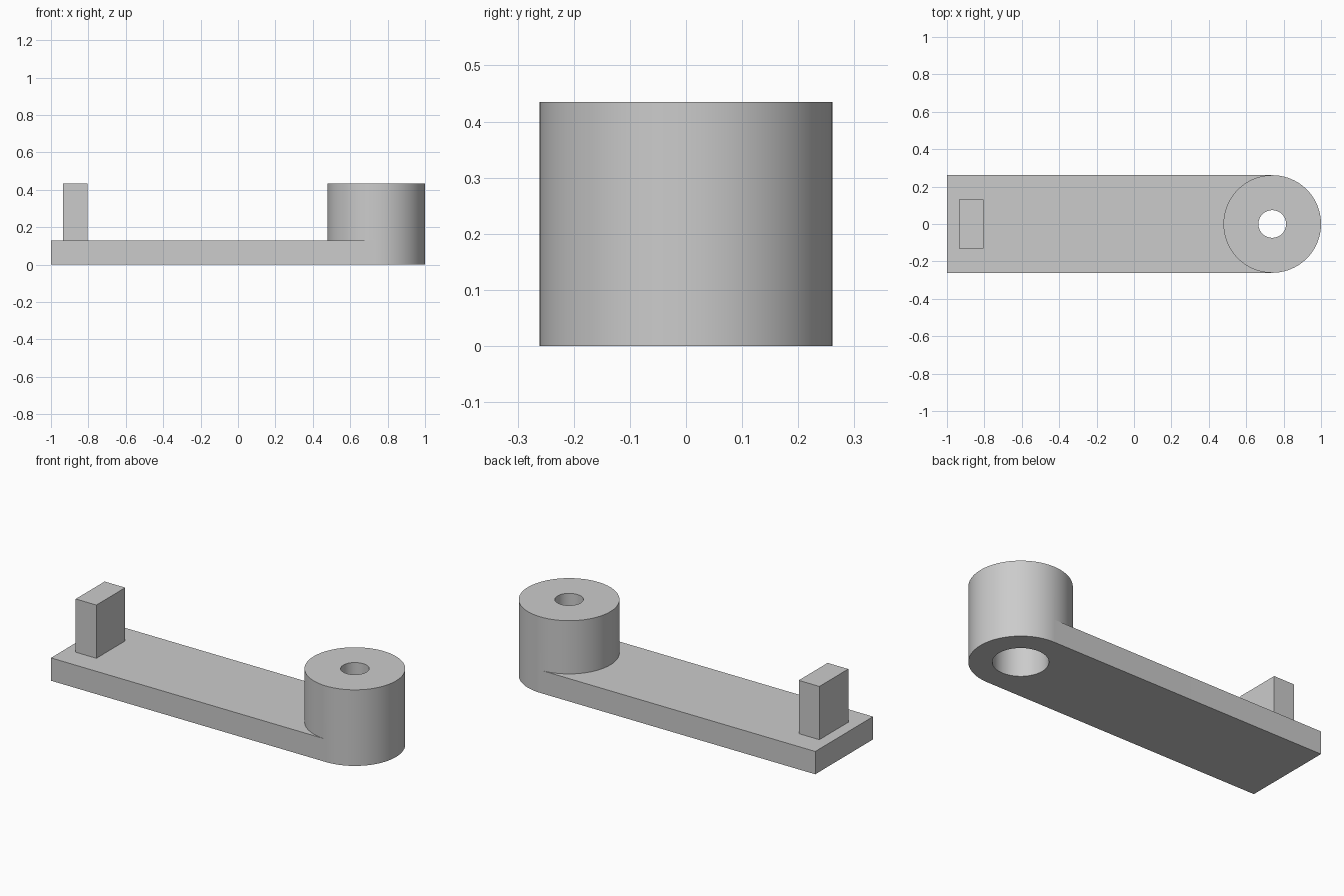
import bpy
from math import radians

MM = 2 / 46          # the arm is 46 units long, scaled to 2
SEGMENTS = 96

cube = bpy.data.objects.get("Cube")
if cube:
    bpy.data.objects.remove(cube, do_unlink=True)

grey = bpy.data.materials.new("light_grey")
grey.use_nodes = True
colour = (0.6, 0.6, 0.6, 1)
grey.diffuse_color = colour
grey.node_tree.nodes["Principled BSDF"].inputs["Base Color"].default_value = colour


def finish(name):
    obj = bpy.context.object
    obj.name = name
    obj.data.materials.append(grey)
    bpy.ops.object.transform_apply(location=True, rotation=True, scale=True)
    return obj


def box(name, x0, x1, half_width, z0, z1):
    centre = ((x0 + x1) / 2 * MM - 1, 0, (z0 + z1) / 2 * MM)
    bpy.ops.mesh.primitive_cube_add(size=1, location=centre)
    bpy.context.object.scale = ((x1 - x0) * MM, 2 * half_width * MM, (z1 - z0) * MM)
    return finish(name)


def cylinder(name, x, radius, z0, z1):
    bpy.ops.mesh.primitive_cylinder_add(
        vertices=SEGMENTS, radius=radius * MM, depth=(z1 - z0) * MM,
        location=(x * MM - 1, 0, (z0 + z1) / 2 * MM))
    return finish(name)


def combine(target, other, operation):
    mod = target.modifiers.new(operation.title(), "BOOLEAN")
    mod.operation, mod.solver, mod.object = operation, "EXACT", other
    bpy.context.view_layer.objects.active = target
    bpy.ops.object.modifier_apply(modifier=mod.name)
    bpy.data.objects.remove(other, do_unlink=True)


# Flat arm with a tall round boss on its end
arm = box("lever_arm", 0, 40, 6, 0, 3)
combine(arm, cylinder("boss", 40, 6, 0, 10), "UNION")

# Screw hole, with a wider recess from below for the screw head
combine(arm, cylinder("screw_hole", 40, 1.7, -1, 11), "DIFFERENCE")
combine(arm, cylinder("head_recess", 40, 3.25, -1, 7), "DIFFERENCE")

# Upright peg near the free end
peg = box("peg", 1.5, 4.5, 3, 3, 10)

# Smooth the round walls, keep the edges crisp
bpy.ops.object.select_all(action="DESELECT")
arm.select_set(True)
bpy.context.view_layer.objects.active = arm
bpy.ops.object.shade_smooth_by_angle(angle=radians(30))
